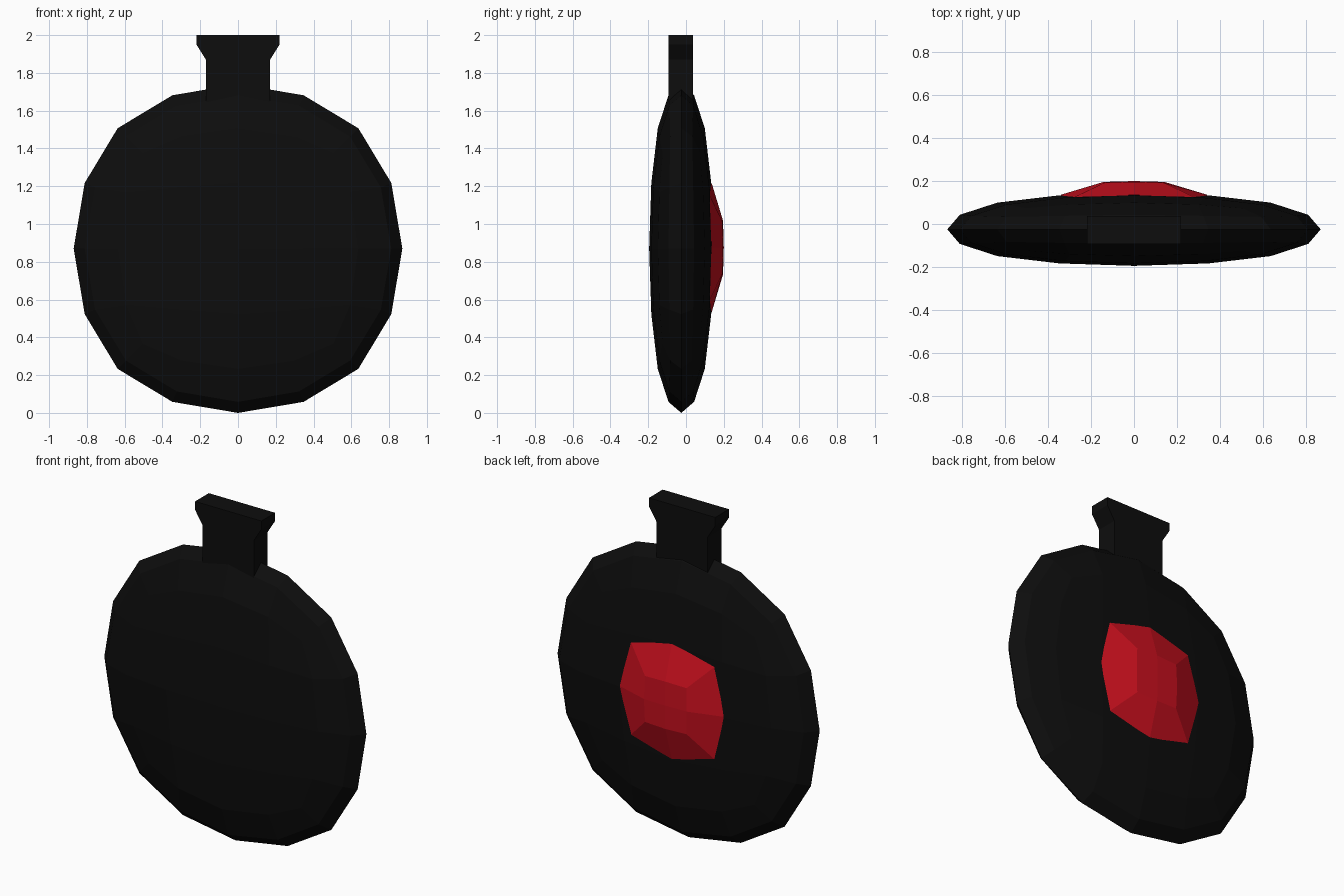
import bpy, bmesh

if "Cube" in bpy.data.objects:
    bpy.data.objects.remove(bpy.data.objects["Cube"])

def material(name, rgb):
    m = bpy.data.materials.new(name)
    m.diffuse_color = (*rgb, 1)
    m.use_nodes = True
    m.node_tree.nodes["Principled BSDF"].inputs["Base Color"].default_value = m.diffuse_color
    return m

BLACK = material("black", (0.004, 0.004, 0.004))
RED = material("red", (0.58, 0.005, 0.013))

def add_object(name, bm, mat):
    bmesh.ops.recalc_face_normals(bm, faces=bm.faces)
    mesh = bpy.data.meshes.new(name)
    bm.to_mesh(mesh)
    bm.free()
    mesh.materials.append(mat)
    obj = bpy.data.objects.new(name, mesh)
    bpy.context.collection.objects.link(obj)
    return obj

# Flattened round body: a cube smoothed twice into a 16-sided disc
bm = bmesh.new()
bmesh.ops.create_cube(bm, size=2)
body = add_object("flask_body", bm, BLACK)
sub = body.modifiers.new("round", 'SUBSURF')
sub.levels = sub.render_levels = 2
sub.use_limit_surface = False
bpy.context.view_layer.objects.active = body
body.select_set(True)
bpy.ops.object.modifier_apply(modifier=sub.name)
reach = max(v.co.x for v in body.data.vertices)
for v in body.data.vertices:
    x, y, z = v.co / reach
    v.co = (0.87 * x, 0.17 * y - 0.025, 0.87 * z + 0.87)
for p in body.data.polygons:
    p.use_smooth = False

# Neck with flared lip: front outline extruded through the depth
half = [(0.17, 1.62), (0.17, 1.87), (0.22, 1.95), (0.22, 2.0)]
outline = half + [(-x, z) for x, z in reversed(half)]
bm = bmesh.new()
face = bm.faces.new([bm.verts.new((x, -0.093, z)) for x, z in outline])
out = bmesh.ops.extrude_face_region(bm, geom=[face])
bmesh.ops.translate(bm, vec=(0, 0.13, 0),
                    verts=[g for g in out["geom"] if isinstance(g, bmesh.types.BMVert)])
add_object("neck", bm, BLACK)

# Raised red boss on the back: eight-sided base stepping in to a square top
def ring(bm, mid, corner, y_mid, y_corner):
    dirs = [(1, 0), (1, 1), (0, 1), (-1, 1), (-1, 0), (-1, -1), (0, -1), (1, -1)]
    return [bm.verts.new((a * (corner if a and b else mid),
                          y_corner if a and b else y_mid,
                          0.875 + b * (corner if a and b else mid)))
            for a, b in dirs]

bm = bmesh.new()
base = ring(bm, 0.345, 0.283, 0.135, 0.123)
top = ring(bm, 0.142, 0.138, 0.196, 0.192)
centre = bm.verts.new((0, 0.2, 0.875))
for i in range(8):
    j = (i + 1) % 8
    bm.faces.new((base[i], base[j], top[j], top[i]))
for i in range(0, 8, 2):
    bm.faces.new((centre, top[i], top[i + 1], top[(i + 2) % 8]))
bm.faces.new(base[::-1])
add_object("red_boss", bm, RED)
